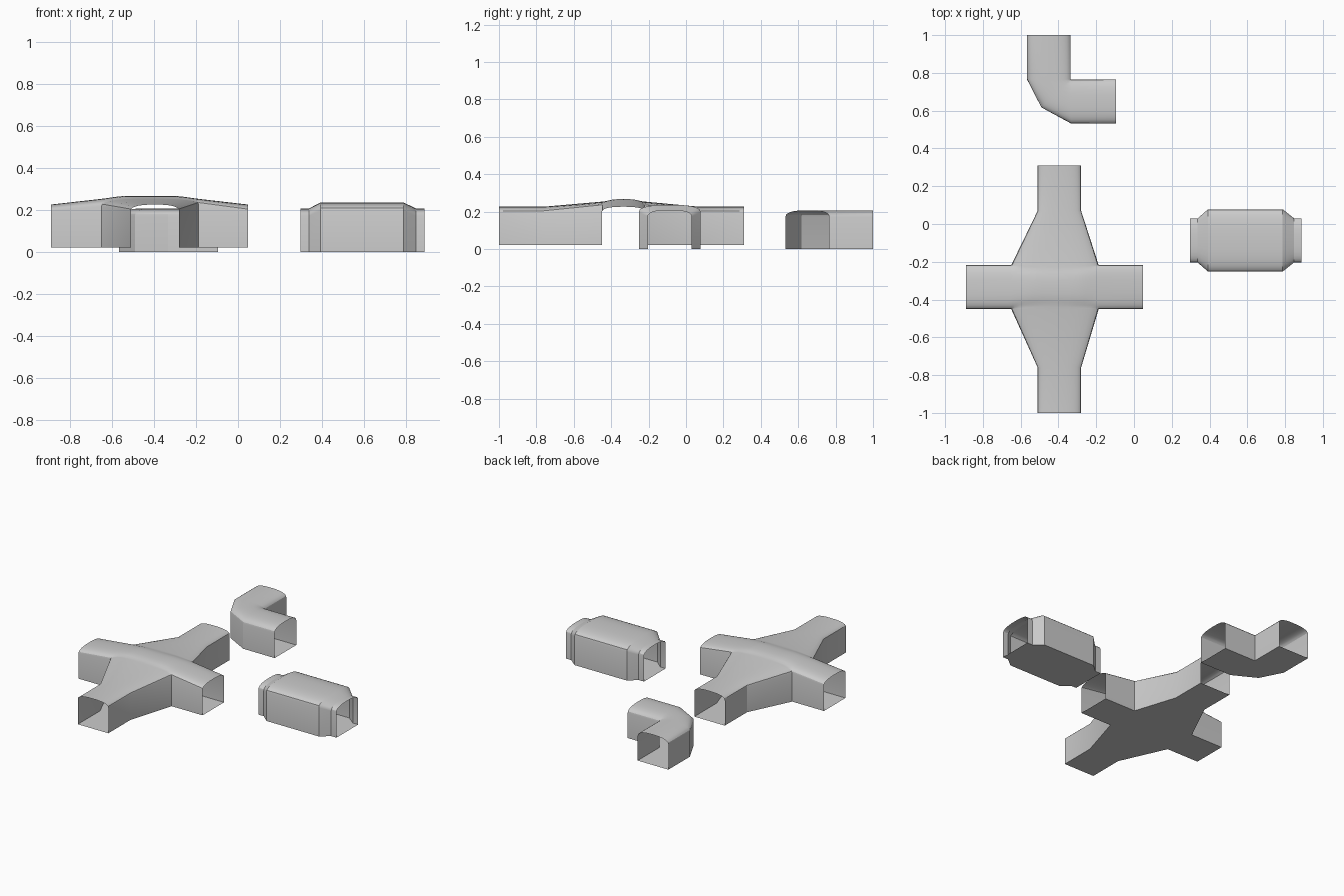
import bpy, bmesh, math

if "Cube" in bpy.data.objects:
    bpy.data.objects.remove(bpy.data.objects["Cube"])

N = 14      # segments across each vault
P = 2.5     # superellipse power of the vault


def arch():
    """Points (u, h) of a unit vault, u from -1 to 1."""
    pts = []
    for i in range(N + 1):
        t = math.pi * (1 - i / N)
        c, s = math.cos(t), max(0.0, math.sin(t))
        pts.append((math.copysign(abs(c) ** (2 / P), c), s ** (2 / P)))
    return pts


def ring(a, b, wa, wb, top, base=0.0):
    """Tunnel section from floor point a to floor point b."""
    out = [(a[0], a[1], base)]
    for u, h in arch():
        f = (u + 1) / 2
        w = wa + (wb - wa) * f
        out.append((a[0] + (b[0] - a[0]) * f, a[1] + (b[1] - a[1]) * f, w + (top - w) * h))
    return out + [(b[0], b[1], base)]


def loft(bm, rings):
    """Open-ended tube: walls, vault and floor."""
    rows = [[bm.verts.new(p) for p in r] for r in rings]
    for r, s in zip(rows, rows[1:]):
        for i in range(len(r)):
            j = (i + 1) % len(r)
            bm.faces.new((r[i], r[j], s[j], s[i]))


def finish(bm, name):
    bmesh.ops.remove_doubles(bm, verts=bm.verts, dist=0.0005)
    bmesh.ops.recalc_face_normals(bm, faces=bm.faces)
    me = bpy.data.meshes.new(name)
    bm.to_mesh(me)
    bm.free()
    ob = bpy.data.objects.new(name, me)
    bpy.context.collection.objects.link(ob)
    bpy.ops.object.select_all(action='DESELECT')
    ob.select_set(True)
    bpy.context.view_layer.objects.active = ob
    bpy.ops.object.shade_smooth_by_angle(angle=math.radians(25))


# Elbow tunnel: sections fan around the inner corner
bm = bmesh.new()
inner = (-0.335, 0.765)
sections = [((-0.567, 1.0), (-0.335, 1.0)), ((-0.567, 0.767), inner), ((-0.49, 0.617), inner),
            ((-0.333, 0.532), inner), ((-0.095, 0.532), (-0.095, 0.765))]
loft(bm, [ring(a, b, 0.17, 0.17, 0.207) for a, b in sections])
finish(bm, "elbow_tunnel")

# Straight chamber: narrow necks, wide middle
bm = bmesh.new()
cy = -0.087
rows = [(0.297, 0.117, 0.172, 0.207), (0.337, 0.117, 0.172, 0.207), (0.392, 0.165, 0.197, 0.236),
        (0.787, 0.165, 0.197, 0.236), (0.847, 0.117, 0.172, 0.207), (0.887, 0.117, 0.172, 0.207)]
loft(bm, [ring((x, cy - w), (x, cy + w), s, s, t) for x, w, s, t in rows])
finish(bm, "straight_chamber")

# Crossing: four arms around a groin-vaulted centre
bm = bmesh.new()
X0, X1, Y0, Y1 = -0.65, -0.187, -0.45, -0.218
WL, WR, FLOOR, EDGE, PEAK = 0.217, 0.228, 0.022, 0.253, 0.267
for y_end, y_mid, y_in in ((-1.0, -0.76, Y0), (0.31, 0.07, Y1)):
    loft(bm, [ring((-0.51, y), (-0.28, y), 0.195, 0.195, 0.226, FLOOR) for y in (y_end, y_mid)]
         + [ring((X0, y_in), (X1, y_in), WL, WR, EDGE, FLOOR)])
for x_end, x_in, w in ((-0.89, X0, WL), (0.047, X1, WR)):
    loft(bm, [ring((x_end, Y0), (x_end, Y1), 0.195, 0.195, 0.226, FLOOR),
              ring((x_in, Y0), (x_in, Y1), w, w, EDGE, FLOOR)])

# Crossing centre: the higher of the two vaults at each point
grid = []
for u, hu in arch():
    x = X0 + (X1 - X0) * (u + 1) / 2
    wall = WL + (WR - WL) * (u + 1) / 2
    arm_top = min(PEAK, EDGE + 0.14 * min(x - X0, X1 - x))
    col = []
    for v, hv in arch():
        y = Y0 + (Y1 - Y0) * (v + 1) / 2
        body_top = PEAK - (PEAK - EDGE) * abs(v)
        z = max(wall + (body_top - wall) * hu, wall + (arm_top - wall) * hv)
        col.append(bm.verts.new((x, y, z)))
    grid.append(col)
for a, b in zip(grid, grid[1:]):
    for j in range(N):
        bm.faces.new((a[j], b[j], b[j + 1], a[j + 1]))
bm.faces.new([bm.verts.new((x, y, FLOOR)) for x, y in ((X0, Y0), (X1, Y0), (X1, Y1), (X0, Y1))])
finish(bm, "crossing_tunnel")
